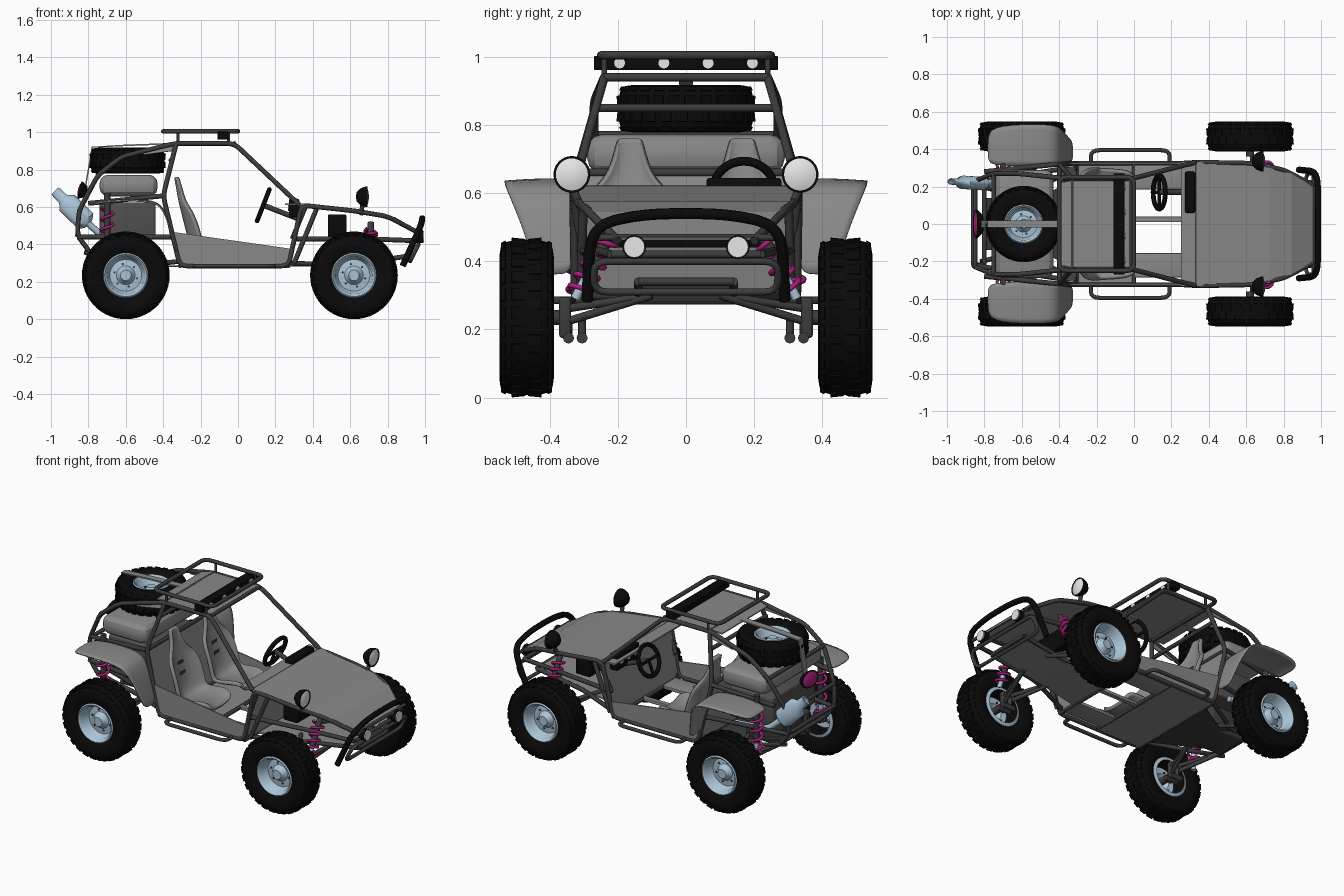
import bpy, bmesh, math
from mathutils import Vector, Matrix

cube = bpy.data.objects.get("Cube")
if cube:
    bpy.data.objects.remove(cube)


def material(name, r, g, b):
    m = bpy.data.materials.new(name)
    m.use_nodes = True
    m.diffuse_color = (r, g, b, 1)
    m.node_tree.nodes["Principled BSDF"].inputs["Base Color"].default_value = (r, g, b, 1)
    return m


GREY = material("panel grey", .25, .25, .25)
IRON = material("engine grey", .08, .08, .08)
FRAME = material("frame dark grey", .045, .045, .045)
BLACK = material("rubber black", .003, .003, .003)
BLUE = material("pale blue metal", .4, .55, .67)
PINK = material("spring magenta", .42, .012, .2)
WHITE = material("lens white", .88, .88, .88)


def finish(name, me, mat, angle=35):
    """Smooth shading with sharp edges above the angle; zero keeps flat faces."""
    me.materials.clear()
    me.materials.append(mat)
    if angle:
        me.shade_smooth()
        me.set_sharp_from_angle(angle=math.radians(angle))
    ob = bpy.data.objects.new(name, me)
    bpy.context.collection.objects.link(ob)
    return ob


def from_bm(name, bm, mat, angle=35):
    bmesh.ops.recalc_face_normals(bm, faces=bm.faces)
    me = bpy.data.meshes.new(name)
    bm.to_mesh(me)
    bm.free()
    return finish(name, me, mat, angle)


def flip(points):
    return [(x, -y, z) for x, y, z in points]


def rounded(points, radius, closed):
    """Replace each corner with a short arc."""
    p = [Vector(q) for q in points]
    out = []
    for i, c in enumerate(p):
        if not closed and i in (0, len(p) - 1):
            out.append(c)
            continue
        a, b = p[i - 1] - c, p[(i + 1) % len(p)] - c
        s = c + a.normalized() * min(radius, a.length * .45)
        e = c + b.normalized() * min(radius, b.length * .45)
        out += [s.lerp(c, t).lerp(c.lerp(e, t), t) for t in (0, .25, .5, .75, 1)]
    return out


def tubes(name, paths, r=.012, mat=FRAME, mirror=False, closed=False, corner=.04):
    cu = bpy.data.curves.new(name, "CURVE")
    cu.dimensions = "3D"
    cu.bevel_depth, cu.bevel_resolution, cu.use_fill_caps = r, 2, True
    for path in paths + ([flip(p) for p in paths] if mirror else []):
        pts = rounded(path, corner, closed) if corner else path
        s = cu.splines.new("POLY")
        s.points.add(len(pts) - 1)
        for q, v in zip(s.points, pts):
            q.co = (*v, 1)
        s.use_cyclic_u = closed
    tmp = bpy.data.objects.new(name, cu)
    bpy.context.collection.objects.link(tmp)
    dg = bpy.context.evaluated_depsgraph_get()
    me = bpy.data.meshes.new_from_object(tmp.evaluated_get(dg))
    bpy.data.objects.remove(tmp)
    return finish(name, me, mat, 50)


def loft(name, rows, mat=GREY, thick=.008, smooth=0):
    """Sheet through rows of points, thickened; flat-faced unless smoothed."""
    bm = bmesh.new()
    grid = [[bm.verts.new(p) for p in row] for row in rows]
    for a, b in zip(grid, grid[1:]):
        for i in range(len(a) - 1):
            bm.faces.new((a[i], a[i + 1], b[i + 1], b[i]))
    ob = from_bm(name, bm, mat, 60 if smooth else 0)
    if smooth:
        ob.modifiers.new("smooth", "SUBSURF").levels = smooth
    sol = ob.modifiers.new("thickness", "SOLIDIFY")
    sol.thickness, sol.offset = thick, 0
    return ob


def strip(name, stations, mat=GREY, **kw):
    """Sheet across the car: each station is x, z, half width."""
    return loft(name, [[(x, -w, z), (x, w, z)] for x, z, w in stations], mat, **kw)


def box(name, at, size, mat, bevel=.01):
    bm = bmesh.new()
    bmesh.ops.create_cube(bm, size=1)
    bmesh.ops.scale(bm, vec=size, verts=bm.verts)
    bmesh.ops.translate(bm, vec=at, verts=bm.verts)
    bmesh.ops.bevel(bm, geom=bm.edges[:], offset=bevel, segments=3, affect="EDGES", profile=.5)
    return from_bm(name, bm, mat, 25)


def turned(name, profile, at, axis, mat, n=32, extra=None, wide=1, scale=1):
    """Revolve (radius, height) points about an axis; wide stretches it along y."""
    bm = bmesh.new()
    vs = [bm.verts.new((r, 0, h)) for r, h in profile]
    es = [bm.edges.new(e) for e in zip(vs, vs[1:])]
    bmesh.ops.spin(bm, geom=vs + es, axis=(0, 0, 1), angle=math.tau, steps=n)
    bmesh.ops.remove_doubles(bm, verts=bm.verts, dist=.0003)
    if extra:
        extra(bm)
    turn = Vector((0, 0, 1)).rotation_difference(Vector(axis)).to_matrix().to_4x4()
    bm.transform(Matrix.Translation(at) @ Matrix.Diagonal((1, wide, 1, 1)) @ turn
                 @ Matrix.Scale(scale, 4))
    return from_bm(name, bm, mat, 40)


def rod(name, a, b, r, mat):
    d = Vector(b) - Vector(a)
    return turned(name, [(0, 0), (r, 0), (r, d.length), (0, d.length)], a, d, mat, 16)


# Wheels
TYRE = [(.115, -.06), (.14, -.076), (.18, -.08), (.205, -.076), (.22, -.064), (.228, -.035),
        (.228, .035), (.22, .064), (.205, .076), (.18, .08), (.14, .076), (.115, .06), (.11, 0),
        (.115, -.06)]
RIM = [(.1, -.07), (.12, -.064), (.12, .064), (.113, .07), (.1, .058), (.092, .012),
       (.085, .004), (.05, .008), (.035, .025), (.028, .04), (0, .04)]


def tread(bm):
    for i in range(26):
        for side in (-1, 1):
            m = Matrix.Rotation((i + side * .25) * math.tau / 26, 4, "Z")
            for r, h, size, tilt in ((.226, .024, (.012, .036, .04), .1),
                                     (.213, .064, (.02, .034, .014), -.5)):
                bmesh.ops.create_cube(bm, size=1, matrix=m @ Matrix.Translation((r, 0, side * h))
                                      @ Matrix.Rotation(side * tilt, 4, "Y")
                                      @ Matrix.Diagonal((*size, 1)))


def wheel(name, at, axis, scale=1):
    turned(name + "_tyre", TYRE, at, axis, BLACK, 40, tread, scale=scale)
    turned(name + "_rim", RIM, at, axis, BLUE, 40, scale=scale)
    c, axis = Vector(at), Vector(axis)
    u = axis.orthogonal().normalized()
    for k in range(6):
        p = c + Matrix.Rotation(k * math.tau / 6, 3, axis) @ u * .062 * scale
        rod(name + "_bolt", p, p + axis * .011, .006, FRAME)


# Suspension and hubs, repeated on both sides
def spring(name, a, b, turns=5, r=.032):
    a, b = Vector(a), Vector(b)
    d = b - a
    u = d.orthogonal().normalized()
    v = d.normalized().cross(u)
    n = turns * 14
    pts = [a + d * (i / n) + r * (u * math.cos(i * math.tau / 14) + v * math.sin(i * math.tau / 14))
           for i in range(n + 1)]
    tubes(name + "_spring", [pts], .008, PINK, corner=0)
    rod(name + "_damper_top", a - d * .25, a + d * .75, .017, FRAME)
    rod(name + "_damper_shaft", a + d * .75, b + d * .12, .014, BLUE)


for side, s in (("left", 1), ("right", -1)):
    for end, x, top in (("front", .62, (.71, .225, .475)), ("rear", -.6, (-.7, .31, .6))):
        nm = f"{end}_{side}"
        wheel(nm, (x, s * .468, .235), (0, s, 0))
        rod(nm + "_hub", (x, s * .36, .235), (x, s * .48, .235), .022, FRAME)
        box(nm + "_upright", (x + .03, s * .355, .235), (.04, .035, .12), FRAME)
        spring(nm, (top[0], s * top[1], top[2]), (top[0], s * .315, .31))
        tubes(nm + "_arms", [[(x + dx, s * .1, .3), (x + .03, s * .36, z)]
                             for dx in (-.12, .1) for z in (.22, .26)], .012)
        for y in (.305, .345):
            rod(nm + "_pivot", (x, s * y, .175), (x + .08, s * y, .175), .016, FRAME)
            rod(nm + "_link", (x + .03, s * y, .175), (x + .03, s * y, .24), .012, FRAME)
    # Side lamps on the nose
    turned(side + "_headlight_shell", [(0, -.045), (.025, -.04), (.045, -.02), (.054, .005),
                                       (.054, .018), (.047, .018)],
           (.675, s * .335, .655), (1, 0, 0), BLACK)
    turned(side + "_headlight_lens", [(0, .026), (.03, .022), (.048, .015)],
           (.675, s * .335, .655), (1, 0, 0), WHITE)
    rod(side + "_headlight_post", (.66, s * .31, .56), (.665, s * .335, .62), .012, FRAME)
    rod(side + "_fog_light", (.955, s * .152, .442), (.988, s * .152, .442), .035, BLACK)
    rod(side + "_fog_lens", (.988, s * .152, .442), (.995, s * .152, .442), .031, WHITE)
    # Rear mudguard curving down at its front
    loft(side + "_fender", [[(x, s * a, z), (x, s * (a + b) / 2, z + .005), (x, s * b, z - .003)]
         for x, z, a, b in ((-.78, .61, .33, .48), (-.74, .635, .31, .53), (-.46, .64, .31, .535),
                            (-.4, .6, .32, .52), (-.36, .48, .33, .47), (-.33, .36, .33, .44))],
         smooth=2)
    # Lower side skin and roof gusset
    loft(side + "_side_panel", [[(-.37, s * .325, .47), (-.31, s * .325, .285)],
                                [(.3, s * .325, .375), (.27, s * .325, .285)]])
    loft(side + "_roof_gusset", [[(-.33, s * .235, .945), (-.35, s * .245, .9)],
                                 [(-.54, s * .255, .9), (-.5, s * .26, .88)]])
    # Bucket seat: stations are x, z, half width, bolster depth
    rows = []
    for x, z, w, bol in ((.0, .36, .1, .02), (-.03, .385, .12, .035), (-.2, .35, .13, .06),
                         (-.25, .39, .13, .07), (-.28, .52, .13, .06), (-.3, .6, .12, .035),
                         (-.31, .64, .07, .02), (-.32, .7, .045, .015), (-.33, .76, .035, .005)):
        back = min(1, max(0, (-.15 - x) * 8))
        rows.append([(x + bol * abs(u) ** 3 * back, s * .165 + u * w,
                      z + bol * abs(u) ** 3 * (1 - back)) for u in (-1, -.75, -.4, 0, .4, .75, 1)])
    loft(side + "_seat", rows, thick=.022, smooth=2)
    for z in (.5, .56, .7):
        box(side + "_seat_slot", (-.262 - (z - .5) * .27, s * .165, z), (.009, .05, .018), FRAME, .003)

# Main cage and chassis rails
tubes("roll_cage", [
    [(.33, .33, .61), (-.02, .24, .94), (-.34, .24, .94), (-.62, .27, .87), (-.75, .27, .77),
     (-.85, .23, .58), (-.86, .22, .45), (-.8, .22, .37)],
    [(-.33, .24, .94), (-.4, .32, .66), (-.31, .325, .285), (.27, .325, .285), (.34, .33, .61),
     (.62, .325, .58), (.8, .29, .55), (.97, .2, .46)],
    [(-.4, .32, .66), (-.8, .28, .62)], [(-.86, .22, .44), (-.35, .3, .44)],
    [(.29, .31, .43), (.7, .26, .43), (.95, .22, .42)],
    [(.27, .3, .3), (.6, .14, .29), (.92, .14, .34)],
    [(-.31, .3, .31), (-.6, .15, .28), (-.82, .2, .36)],
    [(.29, .31, .43), (.36, .33, .6)], [(.3, .31, .3), (.42, .3, .59)]], .013, mirror=True)
tubes("cross_bars", [[(x, -w, z), (x, w, z)] for x, z, w in (
    (-.02, .94, .24), (-.33, .94, .24), (-.36, .85, .27), (-.4, .66, .32), (.33, .61, .33),
    (.27, .285, .325), (-.31, .285, .325), (-.85, .58, .23), (-.86, .45, .22), (-.75, .77, .27),
    (.95, .42, .22), (.92, .34, .14), (-.8, .37, .22), (0, .285, .325))], .012)
strip("spare_strap", [(x, z, .02) for x, z in ((-.33, .94), (-.6, .93), (-.78, .92), (-.82, .68))])
tubes("side_step", [[(-.23, .325, .285), (-.23, .395, .285), (.19, .395, .285), (.19, .325, .285)]],
      .011, mirror=True, corner=.05)

# Front bumper hoop and inner loop
tubes("bumper", [[(.88, -.29, .285), (.98, -.28, .505), (.985, -.12, .54),
                  (.985, .12, .54), (.98, .28, .505), (.88, .29, .285)]], .017, BLACK, corner=.09)
tubes("bumper_loop", [[(.92, -.27, .31), (.92, .27, .31), (.965, .27, .4), (.965, -.27, .4)]],
      .011, closed=True)
tubes("lamp_bar", [[(.96, -.27, .47), (.96, .27, .47)]], .01)

# Roof rack with its row of lamps
tubes("rack_rim", [[(-.4, -.25, 1.005), (0, -.25, 1.005), (0, .25, 1.005), (-.4, .25, 1.005)]],
      .012, closed=True)
tubes("rack_posts", [[(x, y, 1.005), (x, y, .94)] for x in (-.32, -.05) for y in (-.24, .24)], .008)
box("roof_light_bar", (-.08, 0, .982), (.06, .54, .042), BLACK, .005)
for y in (-.195, -.065, .065, .195):
    rod("roof_lamp", (-.06, y, .982), (-.046, y, .982), .016, WHITE)

# Body panels
strip("hood", [(.25, .615, .335), (.34, .615, .335), (.72, .57, .315), (.84, .54, .27),
               (.97, .465, .19)], thick=.01)
strip("dashboard", [(.335, .61, .32), (.275, .29, .31)])
strip("firewall", [(-.4, .65, .3), (-.31, .285, .31)])
strip("roof", [(-.02, .945, .23), (-.34, .945, .23), (-.4, .935, .22)])
strip("floor", [(-.31, .28, .32), (.0, .28, .32)])
strip("nose_belly", [(.28, .285, .2), (.6, .285, .13), (.92, .345, .13)])
strip("rear_belly", [(-.31, .285, .25), (-.5, .28, .14), (-.8, .36, .14)], FRAME)
for y in (-.22, .025, .25):
    box("floor_beam", (.135, y, .285), (.27, .03 if abs(y) < .1 else .13, .02), GREY, .004)

# Engine bay, tank and spare wheel
box("engine", (-.59, 0, .53), (.3, .42, .19), IRON, .015)
box("gearbox", (-.6, 0, .36), (.24, .22, .16), FRAME, .02)
box("fuel_tank", (-.585, 0, .715), (.31, .58, .115), GREY, .045)
box("battery", (.53, 0, .5), (.1, .5, .12), BLACK, .008)
wheel("spare", (-.59, 0, .848), (0, 0, 1), .87)

# Flattened exhaust and oval rear lamp
turned("muffler", [(0, 0), (.03, 0), (.058, .02), (.058, .16), (.03, .19), (.028, .25), (.02, .25)],
       (-.8, .215, .51), (-.71, .08, .7), BLUE, 24, wide=.62)
tubes("exhaust_pipe", [[(-.5, .23, .42), (-.72, .23, .44), (-.81, .215, .52)]], .018, BLUE)
turned("rear_lamp_shell", [(0, -.035), (.03, -.03), (.046, 0), (.046, .008), (.04, .008)],
       (-.84, 0, .69), (-1, 0, .25), BLACK, wide=1.7)
turned("rear_lamp_lens", [(0, .016), (.025, .014), (.042, .006)],
       (-.84, 0, .69), (-1, 0, .25), PINK, wide=1.7)

# Steering wheel and instruments
centre, lean = Vector((.135, .17, .61)), Vector((-.9, 0, .35)).normalized()
up = Vector((0, 1, 0)).cross(lean)
ring = [centre + .09 * (Vector((0, math.cos(a), 0)) + up * math.sin(a))
        for a in (i * math.tau / 32 for i in range(32))]
tubes("steering_rim", [ring], .013, BLACK, closed=True, corner=0)
tubes("steering_spokes", [[centre, ring[k]] for k in (0, 16, 24)], .009, BLACK)
rod("steering_column", centre, centre - lean * .2, .014, FRAME)
box("instrument_pod", (.3, .17, .595), (.055, .22, .1), BLACK, .01)
for y in (.1, .17, .24):
    rod("gauge", (.275, y, .6), (.268, y, .6), .02, BLUE)
